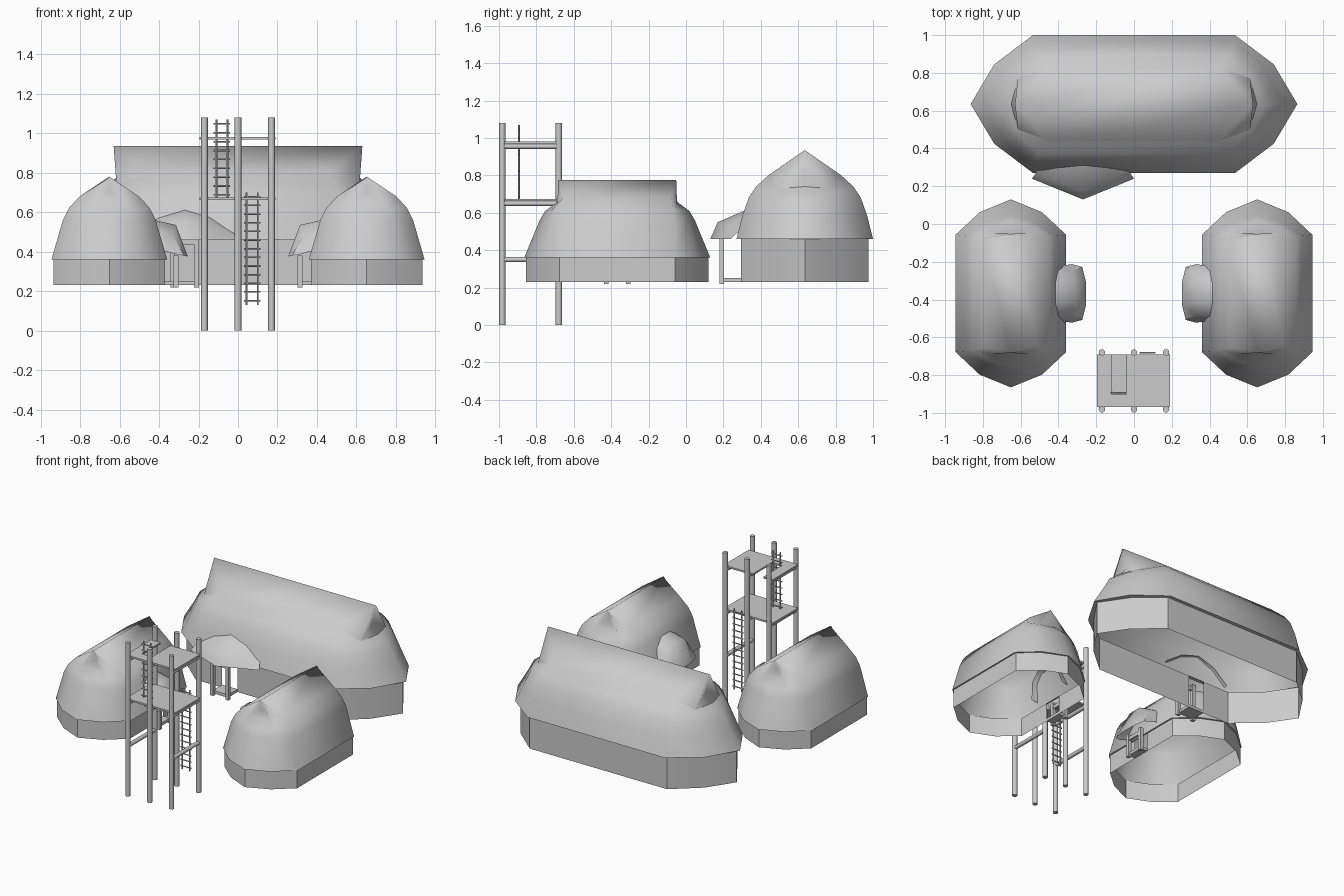
import bpy, bmesh, math
from mathutils import Matrix, Vector

if "Cube" in bpy.data.objects:
    bpy.data.objects.remove(bpy.data.objects["Cube"], do_unlink=True)

GREY = (0.6, 0.6, 0.6, 1.0)
mat = bpy.data.materials.new("plain_grey")
mat.use_nodes = True
mat.diffuse_color = GREY
mat.node_tree.nodes["Principled BSDF"].inputs["Base Color"].default_value = GREY


def finish(name, bm, matrix=Matrix(), angle=40):
    bmesh.ops.remove_doubles(bm, verts=bm.verts, dist=0.0005)
    bmesh.ops.recalc_face_normals(bm, faces=bm.faces)
    mesh = bpy.data.meshes.new(name)
    bm.to_mesh(mesh)
    bm.free()
    ob = bpy.data.objects.new(name, mesh)
    bpy.context.collection.objects.link(ob)
    ob.matrix_world = matrix
    mesh.materials.append(mat)
    bpy.ops.object.select_all(action='DESELECT')
    ob.select_set(True)
    bpy.context.view_layer.objects.active = ob
    bpy.ops.object.shade_smooth_by_angle(angle=math.radians(angle))
    return ob


def loft(bm, rows, closed=True, gaps=()):
    """Bridge rows of points; gaps lists (row, column) cells left open."""
    vs = [[bm.verts.new(p) for p in row] for row in rows]
    n = len(rows[0])
    for r in range(len(rows) - 1):
        for c in range(n if closed else n - 1):
            if (r, c) not in gaps:
                d = (c + 1) % n
                bm.faces.new((vs[r][c], vs[r][d], vs[r + 1][d], vs[r + 1][c]))


def ring(zs, w, l, zd, wd, ld, zt, lt, door=None):
    """Ten-sided long outline: straight sides, diagonal corners, end tips."""
    pts = [(-l, -w, zs), (l, -w, zs), (ld, -wd, zd), (lt, 0, zt), (ld, wd, zd)]
    pts += [(-x, -y, z) for x, y, z in pts]
    # reorder so that the outline runs round once
    pts = pts[:5] + pts[5:]
    if door:
        pts[1:1] = [(door[0], -w, zs), (door[1], -w, zs)]
    return pts


def box(bm, lo, hi):
    lo, hi = Vector(lo), Vector(hi)
    m = Matrix.Translation((lo + hi) / 2) @ Matrix.Diagonal((*(hi - lo), 1))
    bmesh.ops.create_cube(bm, size=1, matrix=m)


def rod(bm, a, b, r, sides=12):
    a, b = Vector(a), Vector(b)
    rot = (b - a).to_track_quat('Z', 'Y').to_matrix().to_4x4()
    bmesh.ops.create_cone(bm, cap_ends=True, segments=sides, radius1=r, radius2=r,
                          depth=(b - a).length,
                          matrix=Matrix.Translation((a + b) / 2) @ rot)


def house(name, loc, turn, rings, split, inset, floor, door_x, door_half, hood, post_d):
    place = Matrix.Translation(loc) @ Matrix.Rotation(math.radians(turn), 4, 'Z')
    eave, w = rings[0][0], rings[0][1]
    rows = [ring(*r) for r in rings]
    # thatched roof, with a crease under the ridge cap where split
    if split:
        parts = (("roof", rows[:split + 1]), ("ridge_cap", rows[split:]))
    else:
        parts = (("roof", rows),)
    for part, sub in parts:
        bm = bmesh.new()
        loft(bm, sub)
        finish(name + "_" + part, bm, place, 82)
    # wall with an open doorway and a narrow soffit
    door = (door_x - door_half, door_x + door_half)
    _, w0, l0, _, wd, ld, _, lt = rings[0]
    wall = [ring(z, w0 - inset, l0, z, wd - inset, ld - inset, z, lt - inset, door)
            for z in (floor, eave)]
    bm = bmesh.new()
    loft(bm, wall + [ring(*rings[0], door)], gaps={(0, 1)})
    finish(name + "_wall", bm, place, 30)
    # hood over the door, mirrored from one half
    bm = bmesh.new()
    full = []
    for half in hood:
        row = half + [(-u, d, z) for u, d, z in reversed(half) if u != 0]
        full.append([(door_x + u, -w - d, z) for u, d, z in row])
    loft(bm, full, closed=False)
    finish(name + "_door_hood", bm, place, 45)
    # door frame: posts, lintel and step
    bm = bmesh.new()
    y = -w - post_d
    for s in (-1, 1):
        x = door_x + s * door_half
        box(bm, (x - .012, y - .012, floor - .012), (x + .012, y + .012, eave + .02))
    box(bm, (door[0], y - .008, eave - .025), (door[1], y + .008, eave))
    box(bm, (door[0], y, floor), (door[1], -w + inset, floor + .02))
    finish(name + "_door_frame", bm, place, 30)


# large hall
hall = [(.46, .365, .535, .46, .21, .74, .46, .865),
        (.58, .335, .53, .58, .19, .69, .58, .79),
        (.68, .30, .52, .67, .17, .655, .67, .74),
        (.74, .26, .50, .71, .15, .63, .71, .69),
        (.80, .195, .45, .73, .135, .615, .74, .65),
        (.935, 0, .63, .935, 0, .63, .80, .595)]
hall_hood = [[(-.27, .03, .46), (-.135, .085, .46), (0, .14, .46)],
             [(-.25, 0, .49), (-.135, .04, .535), (0, .10, .55)],
             [(-.25, -.03, .50), (-.13, -.045, .58), (0, -.05, .615)]]
house("hall", (0, .635, 0), 0, hall, 4, .025, .23, -.27, .06, hall_hood, .08)

# two smaller houses facing each other
hut = [(.36, .293, .31, .36, .165, .43, .36, .4975),
       (.56, .235, .305, .56, .13, .375, .56, .415),
       (.62, .205, .30, .61, .115, .355, .61, .385),
       (.68, .15, .29, .645, .09, .32, .655, .325),
       (.775, 0, .312, .78, 0, .315, .70, .285)]
hut_hood = [[(-.155, .03, .39), (-.14, .085, .38), (-.06, .105, .375)],
            [(-.15, 0, .40), (-.115, .03, .48), (-.05, .045, .535)],
            [(-.15, -.06, .41), (-.12, -.08, .52), (-.05, -.09, .565)]]
for name, s in (("right_house", -1), ("left_house", 1)):
    house(name, (s * .652, -.3675, 0), -90 * s, hut, 0, .01, .23, 0, .06, hut_hood, .045)

# watchtower poles and cross beams
FRONT, BACK = -.982, -.68
bm = bmesh.new()
for x in (-.17, 0, .17):
    for y in (FRONT, BACK):
        rod(bm, (x, y, 0), (x, y, 1.08), .017)
finish("tower_poles", bm)
bm = bmesh.new()
for x in (-.17, 0, .17):
    for z in (.35, .65, .955):
        if x or z > .5:
            rod(bm, (x, FRONT, z), (x, BACK, z), .014)
finish("tower_beams", bm)

# platforms, the upper one notched for its ladder
bm = bmesh.new()
box(bm, (-.195, -.97, .662), (.19, -.69, .674))
finish("lower_platform", bm, angle=30)
bm = bmesh.new()
outline = [(-.195, -.97), (.19, -.97), (.19, -.69), (-.04, -.69),
           (-.04, -.9), (-.12, -.9), (-.12, -.69), (-.195, -.69)]
base = bm.faces.new([bm.verts.new((x, y, .968)) for x, y in outline])
top = bmesh.ops.extrude_face_region(bm, geom=[base])["geom"]
bmesh.ops.translate(bm, vec=(0, 0, .012),
                    verts=[g for g in top if isinstance(g, bmesh.types.BMVert)])
finish("upper_platform", bm, angle=30)


# ladders
def ladder(name, x, y, z0, z1):
    bm = bmesh.new()
    for s in (-1, 1):
        rod(bm, (x + s * .028, y, z0), (x + s * .028, y, z1), .005, 8)
    count = round((z1 - z0) / .045)
    for i in range(count):
        z = z0 + (i + .5) * (z1 - z0) / count
        rod(bm, (x - .042, y, z), (x + .042, y, z), .004, 8)
    finish(name, bm)


ladder("upper_ladder", -.082, -.893, .665, 1.07)
ladder("lower_ladder", .072, -.682, .13, .70)
